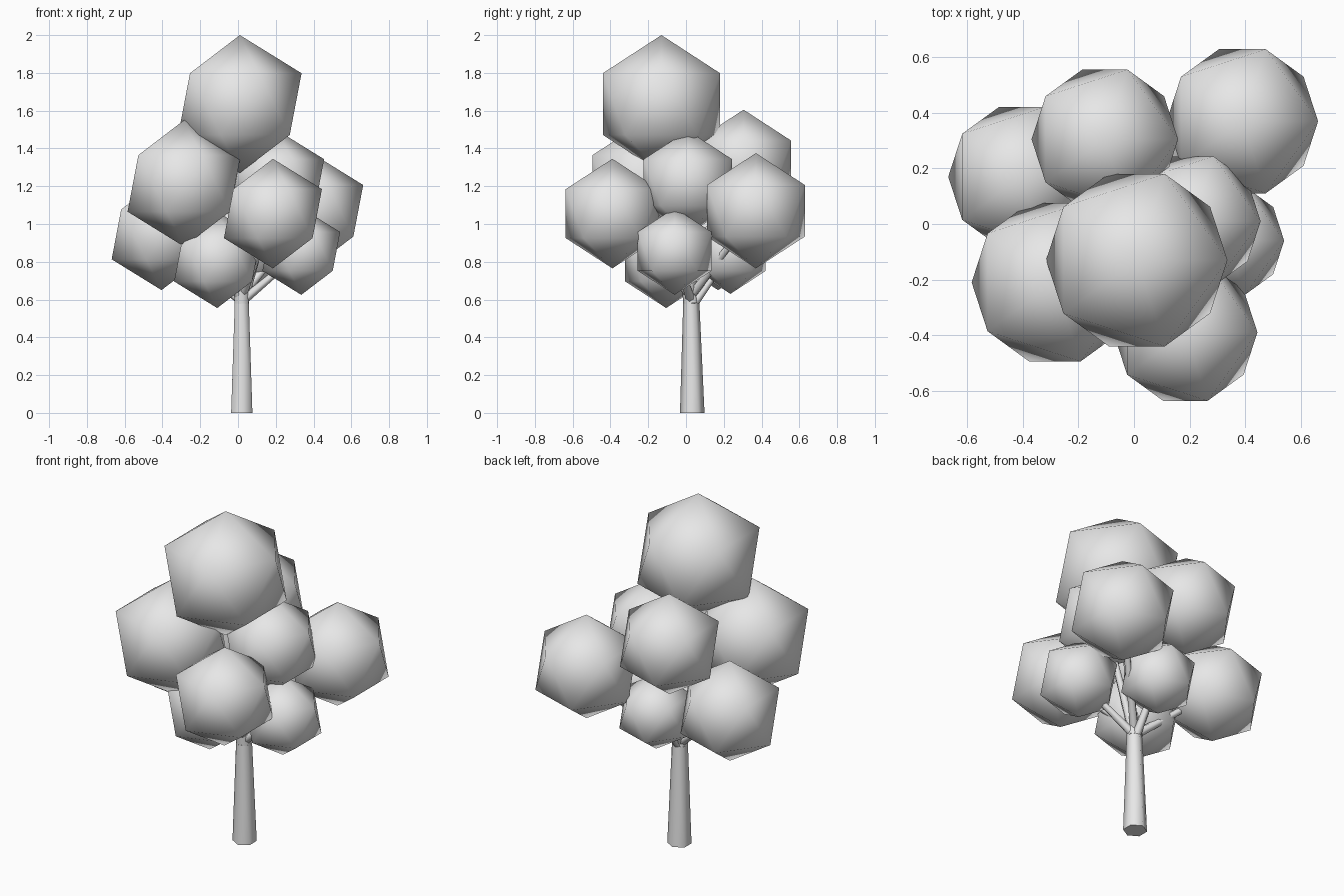
import bpy
from mathutils import Vector

cube = bpy.data.objects.get("Cube")
if cube:
    bpy.data.objects.remove(cube, do_unlink=True)

grey = bpy.data.materials.new("light_grey")
grey.use_nodes = True
grey.diffuse_color = (0.8, 0.8, 0.8, 1)
grey.node_tree.nodes["Principled BSDF"].inputs["Base Color"].default_value = grey.diffuse_color


def finish(name):
    obj = bpy.context.object
    obj.name = name
    obj.data.materials.append(grey)
    return obj


def limb(name, start, end, r_start, r_end, sides=6):
    """Tapered, faceted limb between two points."""
    a, b = Vector(start), Vector(end)
    bpy.ops.mesh.primitive_cone_add(vertices=sides, radius1=r_start, radius2=r_end,
                                    depth=(b - a).length, location=(a + b) / 2)
    obj = finish(name)
    obj.rotation_euler = (b - a).to_track_quat("Z", "Y").to_euler()
    bpy.ops.object.shade_smooth_by_angle(angle=1.2)


# Foliage clumps: centre and radius
clumps = {
    "crown": ((0.01, -0.13, 1.635), 0.365),
    "front_right_upper": ((-0.285, -0.21, 1.215), 0.335),
    "front_left": ((0.185, -0.39, 1.055), 0.29),
    "left_upper": ((0.21, 0.01, 1.22), 0.275),
    "left_lower": ((0.335, -0.06, 0.855), 0.23),
    "back_left": ((0.39, 0.37, 1.07), 0.305),
    "back_upper": ((-0.105, 0.305, 1.31), 0.295),
    "back_right": ((-0.405, 0.17, 0.945), 0.295),
    "front_lower": ((-0.11, -0.105, 0.81), 0.255),
    "back_lower": ((0.03, 0.235, 0.85), 0.22),
}

# Trunk and the leader that carries on into the crown
fork = Vector((0.02, 0.028, 0.58))
limb("trunk", (0.02, 0.033, 0), fork, 0.065, 0.043)
limb("leader", fork, (0.01, -0.06, 1.4), 0.043, 0.02)

# Each clump is a smooth shaded icosahedron fed by a branch
for i, (name, (centre, radius)) in enumerate(clumps.items()):
    bpy.ops.mesh.primitive_ico_sphere_add(subdivisions=1, radius=radius, location=centre)
    finish(name + "_foliage")
    bpy.ops.object.shade_smooth()
    if name != "crown":
        root = fork + Vector((0, 0, 0.03 * (i % 3) - 0.02))
        limb(name + "_branch", root, centre, 0.025, 0.014)
